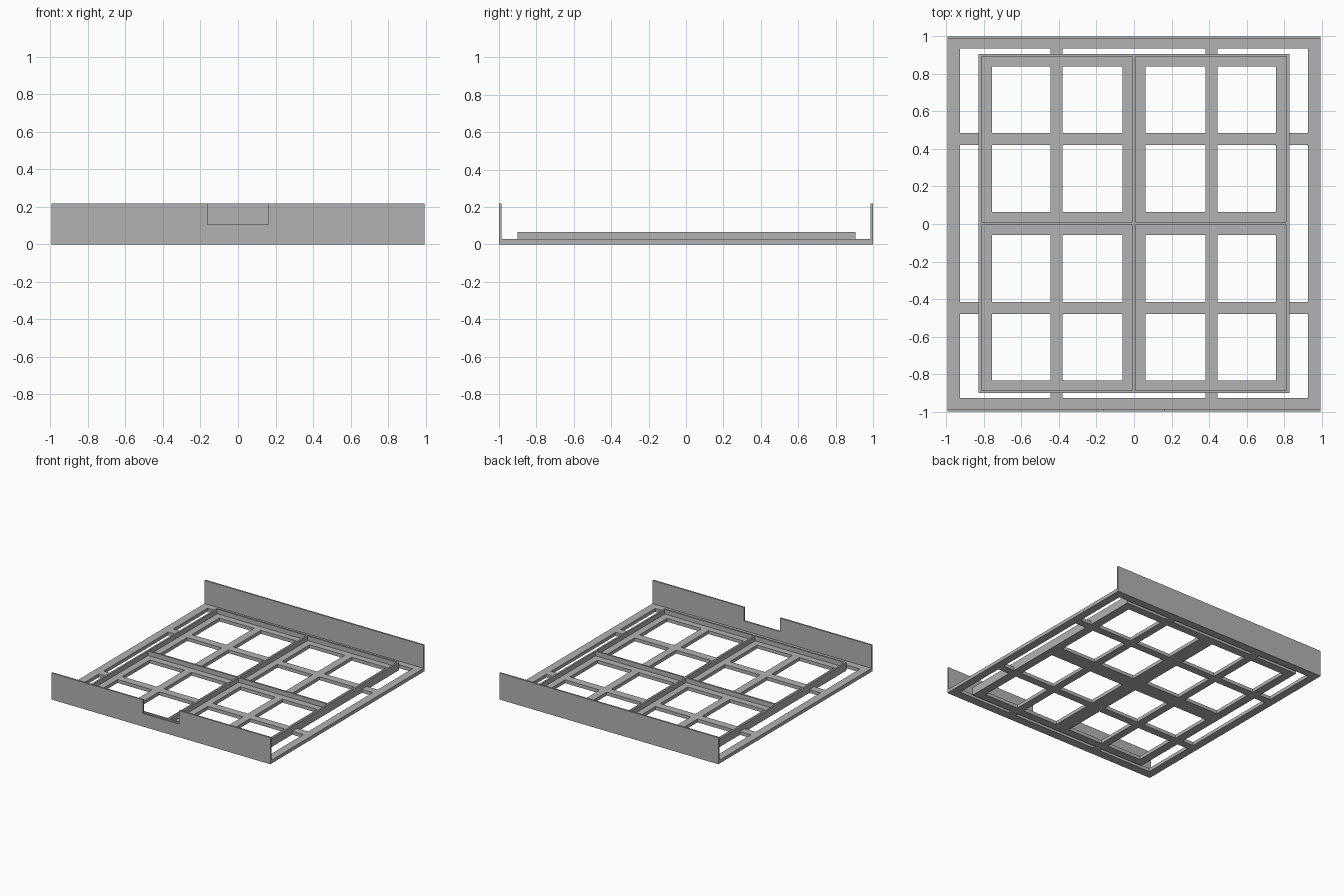
import bpy

cube = bpy.data.objects.get("Cube")
if cube:
    bpy.data.objects.remove(cube, do_unlink=True)

grey = bpy.data.materials.new("light grey")
grey.use_nodes = True
colour = (0.45, 0.45, 0.45, 1)
grey.diffuse_color = colour
grey.node_tree.nodes["Principled BSDF"].inputs["Base Color"].default_value = colour


def slab(name, verts, faces, thickness):
    """Flat outline thickened along its normal."""
    mesh = bpy.data.meshes.new(name)
    mesh.from_pydata(verts, [], faces)
    mesh.materials.append(grey)
    obj = bpy.data.objects.new(name, mesh)
    bpy.context.collection.objects.link(obj)
    mod = obj.modifiers.new("thickness", "SOLIDIFY")
    mod.thickness = thickness
    mod.offset = 1
    return obj


def lattice(name, xs, ys, z, height, solid):
    """Plate of grid cells, keeping the cells that the rule calls solid."""
    nx = len(xs)
    cells = [(i, j) for j in range(len(ys) - 1) for i in range(nx - 1) if solid(i, j)]
    used = sorted({(i + a, j + b) for i, j in cells for a in (0, 1) for b in (0, 1)})
    index = {key: n for n, key in enumerate(used)}
    verts = [(xs[i], ys[j], z) for i, j in used]
    faces = [[index[i + a, j + b] for a, b in ((0, 0), (1, 0), (1, 1), (0, 1))]
             for i, j in cells]
    return slab(name, verts, faces, height)


def mirrored(half, shift=0):
    return [-v + shift for v in reversed(half)] + [v + shift for v in half]


HALF_X, FLOOR, RIM_TOP, WALL_TOP, WALL = 0.994, 0.028, 0.066, 0.218, 0.014
SHIFT = 0.003

# Base grid: outer border, open gap, inner border and crossing bars
xs = mirrored([0.062, 0.381, 0.444, 0.758, 0.828, 0.929, HALF_X])
ys = mirrored([0.062, 0.419, 0.482, 0.838, 0.904, 0.932, 1.0], SHIFT)
ys[0], ys[-1] = -1, 1
BORDER, GAP, BARS, WINDOWS = (0, 12), (1, 11), (4, 8), (3, 5, 7, 9)


def base_rule(i, j):
    if i in BORDER or j in BORDER or i in BARS or j in BARS:
        return True
    if i in GAP or j in GAP:
        return False
    return not (i in WINDOWS and j in WINDOWS)


lattice("base_grid", xs, ys, 0, FLOOR, base_rule)

# Raised rim and cross divider around the four compartments
lattice("compartment_rim",
        mirrored([0.007, 0.814, 0.828]),
        mirrored([0.007, 0.89, 0.904], SHIFT),
        FLOOR, RIM_TOP - FLOOR,
        lambda i, j: i % 2 == 0 or j % 2 == 0)

# Back wall
outline = [(-HALF_X, FLOOR), (HALF_X, FLOOR), (HALF_X, WALL_TOP), (-HALF_X, WALL_TOP)]
slab("back_wall", [(x, 1, z) for x, z in outline], [range(4)], WALL)

# Front wall with a notch in its top edge
NOTCH_X, NOTCH_Z = 0.163, 0.107
notch = [(NOTCH_X, WALL_TOP), (NOTCH_X, NOTCH_Z), (-NOTCH_X, NOTCH_Z), (-NOTCH_X, WALL_TOP)]
outline = outline[:3] + notch + outline[3:]
slab("front_wall", [(x, WALL - 1, z) for x, z in outline], [range(8)], WALL)
